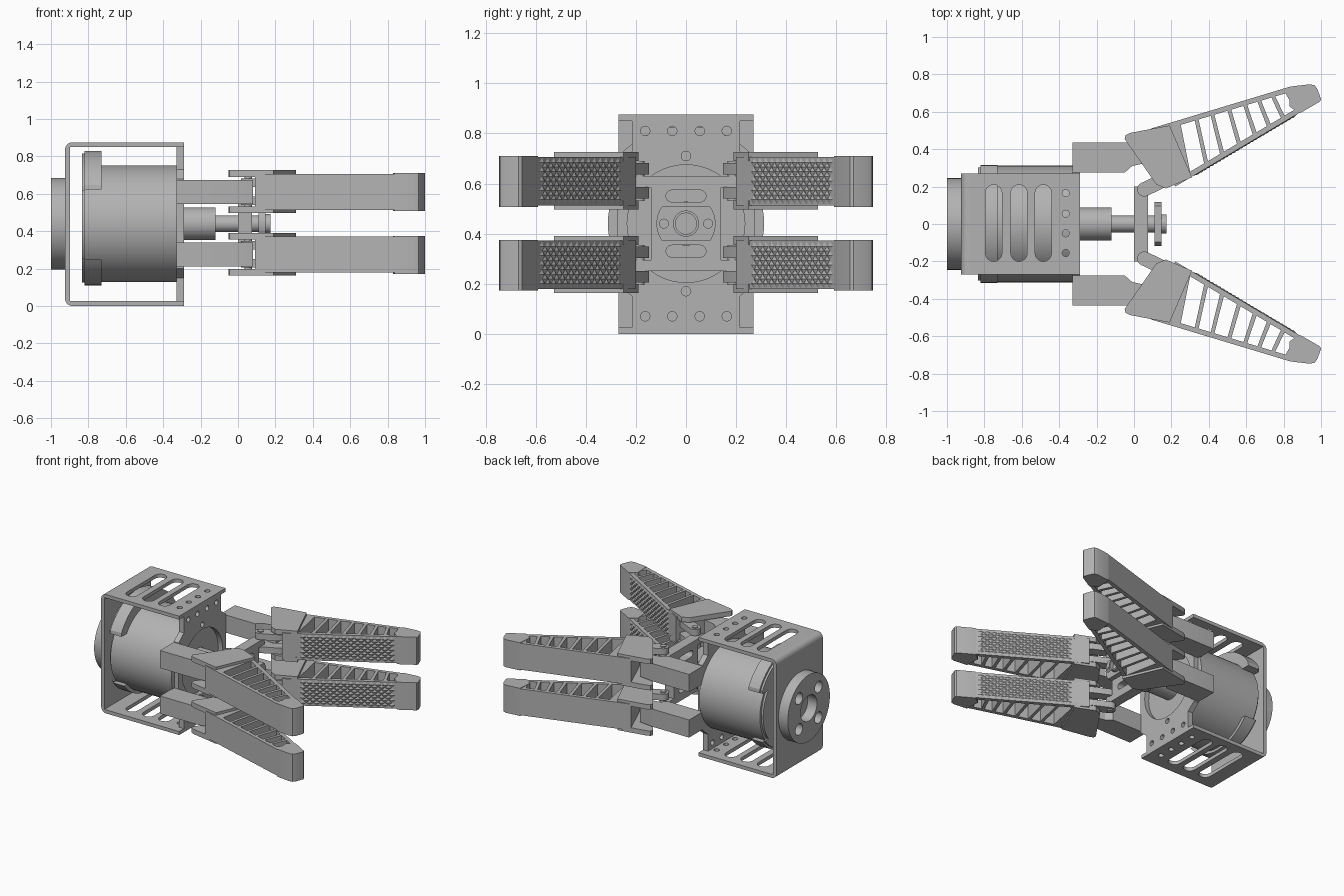
import bpy, bmesh
from math import sin, cos, pi, radians
from mathutils import Matrix, Vector

if "Cube" in bpy.data.objects:
    bpy.data.objects.remove(bpy.data.objects["Cube"])

grey = bpy.data.materials.new("machined_grey")
grey.use_nodes = True
grey.diffuse_color = (0.45, 0.45, 0.45, 1)
grey.node_tree.nodes["Principled BSDF"].inputs["Base Color"].default_value = (0.45, 0.45, 0.45, 1)

# Extrusion frames: profile (u, v) is pushed along the named axis
FRAMES = {
    "z": Matrix.Identity(4),
    "x": Matrix(((0, 0, 1, 0), (1, 0, 0, 0), (0, 1, 0, 0), (0, 0, 0, 1))),   # u = y, v = z
    "y": Matrix(((0, 1, 0, 0), (0, 0, 1, 0), (1, 0, 0, 0), (0, 0, 0, 1))),   # u = z, v = x
}
AXIS_Z = 0.44
made = []


def arc(u, v, r, a0, a1, n=16):
    return [(u + r * cos(radians(a0 + (a1 - a0) * i / n)),
             v + r * sin(radians(a0 + (a1 - a0) * i / n))) for i in range(n + 1)]


def circle(u, v, r, n=40):
    return arc(u, v, r, 0, 360, n)[:-1]


def rect(u0, u1, v0, v1):
    return [(u0, v0), (u1, v0), (u1, v1), (u0, v1)]


def slot_u(u0, u1, v, r):
    return arc(u1 - r, v, r, -90, 90, 8) + arc(u0 + r, v, r, 90, 270, 8)


def slot_v(u, v0, v1, r):
    return arc(u, v1 - r, r, 0, 180, 8) + arc(u, v0 + r, r, 180, 360, 8)


def add_object(name, bm, matrix=Matrix.Identity(4)):
    bm.transform(matrix)
    bmesh.ops.remove_doubles(bm, verts=bm.verts, dist=1e-5)
    bmesh.ops.recalc_face_normals(bm, faces=bm.faces)
    mesh = bpy.data.meshes.new(name)
    bm.to_mesh(mesh)
    bm.free()
    mesh.materials.append(grey)
    ob = bpy.data.objects.new(name, mesh)
    bpy.context.collection.objects.link(ob)
    made.append(ob)
    return ob


def plate(name, axis, w0, w1, outline, holes=(), matrix=Matrix.Identity(4)):
    """Extruded outline with through holes, from a filled 2D curve."""
    cu = bpy.data.curves.new(name + "_profile", "CURVE")
    cu.dimensions = "2D"
    cu.fill_mode = "BOTH"
    cu.extrude = (w1 - w0) / 2
    for loop in [outline, *holes]:
        sp = cu.splines.new("POLY")
        sp.points.add(len(loop) - 1)
        for p, (u, v) in zip(sp.points, loop):
            p.co = (u, v, 0, 1)
        sp.use_cyclic_u = True
    tmp = bpy.data.objects.new(name + "_profile", cu)
    mesh = bpy.data.meshes.new_from_object(tmp)
    bm = bmesh.new()
    bm.from_mesh(mesh)
    bpy.data.objects.remove(tmp)
    bpy.data.curves.remove(cu)
    bpy.data.meshes.remove(mesh)
    shift = Matrix.Translation((0, 0, (w0 + w1) / 2))
    return add_object(name, bm, matrix @ FRAMES[axis] @ shift)


# Bracket: rounded back wall, slotted top and bottom, drilled front plate
W, TOP, T = 0.27, 0.875, 0.026
back = (arc(TOP - 0.04, -0.885, 0.04, 0, -90, 6) + arc(0.04, -0.885, 0.04, 270, 180, 6)
        + [(0, -0.87), (T, -0.87), (T, -0.925 + T), (TOP - T, -0.925 + T), (TOP - T, -0.87), (TOP, -0.87)])
plate("bracket_back", "y", -W, W, back)
top_holes = [slot_v(x, -0.2, 0.21, 0.044) for x in (-0.75, -0.615, -0.485)]
top_holes += [circle(-0.365, y, 0.019, 16) for y in (-0.155, -0.05, 0.055, 0.165)]
for name, z in (("bracket_top", TOP - T), ("bracket_bottom", 0)):
    plate(name, "z", z, z + T, rect(-0.87, -0.29, -W, W), top_holes)
front_holes = [circle(y, z, 0.019, 16) for z in (0.07, 0.81) for y in (-0.163, -0.055, 0.055, 0.163)]
front_holes += [circle(0, z, 0.019, 16) for z in (0.17, 0.71)]
front_holes.append(circle(0, AXIS_Z, 0.235, 48))
half = [(0.215, T), (0.215, 0.15), (W + 0.006, 0.2), (W + 0.006, 0.68), (0.215, 0.73), (0.215, TOP - T)]
front = half + [(-y, z) for y, z in reversed(half)]
plate("bracket_front", "x", -0.33, -0.29, front, front_holes)

# Motor: body, lugs, rear hub
plate("motor_body", "x", -0.82, -0.325, circle(0, AXIS_Z, 0.312, 64))
plate("motor_end_cap", "x", -0.835, -0.82, circle(0, AXIS_Z, 0.295, 64))
for name, a0, a1 in (("motor_lug_top", 25, 155), ("motor_lug_bottom", 218, 322)):
    lug = [(max(-0.315, min(0.315, y)), z) for y, z in arc(0, 0.47, 0.36, a0, a1, 28)]
    plate(name, "x", -0.82, -0.73, lug)
    inner = [(y * 0.96, 0.47 + (z - 0.47) * 0.96) for y, z in lug]
    plate(name + "_rim", "x", -0.835, -0.82, inner)
hub_holes = [circle(0, AXIS_Z, 0.095)]
hub_holes += [circle(0.16 * cos(a), AXIS_Z + 0.16 * sin(a), 0.042, 20)
              for a in (pi / 4 + k * pi / 2 for k in range(4))]
plate("rear_hub", "x", -1.0, -0.92, circle(0, AXIS_Z, 0.245, 56), hub_holes)

# Drive shaft and pusher
plate("shaft_sleeve", "x", -0.33, -0.12, circle(0, AXIS_Z, 0.088))
plate("shaft", "x", -0.12, 0.11, circle(0, AXIS_Z, 0.045))
plate("pusher_plate", "x", 0.0, 0.075, rect(-0.14, 0.14, 0.25, 0.63),
      [slot_u(-0.08, 0.08, z, 0.024) for z in (0.33, 0.55)])
flange = arc(0, AXIS_Z, 0.118, -36, 36, 8) + arc(0, AXIS_Z, 0.118, 144, 216, 8)
plate("pusher_flange", "x", 0.11, 0.147, flange, [circle(y, AXIS_Z, 0.018, 16) for y in (-0.088, 0.088)])
plate("shaft_nut", "x", 0.147, 0.175, circle(0, AXIS_Z, 0.052), [circle(0, AXIS_Z, 0.042)])
for z in (0.25, 0.585):
    plate("pusher_bar", "z", z, z + 0.045, rect(0.0, 0.075, -0.2, 0.2))


# Finger layout lines in plan
def outer_y(x):
    return 0.51 + (x - 0.09) * 0.301


def inner_y(x):
    return 0.2 + (x - 0.22) * 0.594


ribs = [0.24, 0.335, 0.42, 0.51, 0.595, 0.67, 0.745, 0.82]
cells = []
for a, b in zip(ribs, ribs[1:]):
    a, b = a + 0.01, b - 0.01
    cells.append([(a, outer_y(a) - 0.028), (b, outer_y(b) - 0.028),
                  (b + 0.05, inner_y(b + 0.05) + 0.032), (a + 0.05, inner_y(a + 0.05) + 0.032)])

truss = [(0.09, 0.51), (0.837, 0.735), (0.885, 0.595), (0.22, 0.2)]
tip = [(0.837, 0.735), (0.94, 0.747), (0.965, 0.742), (0.98, 0.722), (1.0, 0.668), (0.995, 0.655),
       (0.895, 0.597), (0.88, 0.592), (0.83, 0.63)]
base = [(-0.05, 0.455), (-0.045, 0.475), (-0.02, 0.487), (0.19, 0.527), (0.31, 0.25), (0.17, 0.19), (0.12, 0.21)]
arm = [(-0.33, 0.275), (-0.05, 0.275), (-0.01, 0.31), (0.08, 0.33), (0.08, 0.42), (-0.03, 0.435), (-0.33, 0.435)]
link = arc(0.055, 0.185, 0.038, 115, 295, 12) + arc(0.17, 0.24, 0.038, -65, 115, 12)


def grip(name, matrix):
    """Diamond knurling of low pyramids on the inner wall."""
    start, end = Vector((0.32, inner_y(0.32), 0)), Vector((0.87, inner_y(0.87), 0))
    along, up = (end - start).normalized(), Vector((0, 0, 1))
    out = along.cross(up)
    cols, rows = 28, 5
    du, dv = (end - start).length / cols, 0.186 / rows
    bm = bmesh.new()
    for c in range(cols - 1):
        for r in range(rows - c % 2):
            mid = start + along * du * (c + 1) + up * (0.517 + dv * (r + 0.5 + 0.5 * (c % 2)))
            ring = [bm.verts.new(mid + d) for d in (along * du, up * dv / 2, -along * du, -up * dv / 2)]
            peak = bm.verts.new(mid + out * 0.007)
            for i in range(4):
                bm.faces.new((ring[i], ring[(i + 1) % 4], peak))
            bm.faces.new(ring[::-1])
    add_object(name, bm, matrix)


# Four fingers: left and right, upper and lower
for side, sy in (("left", 1), ("right", -1)):
    for level, dz in (("upper", 0), ("lower", -0.335)):
        m = Matrix.Translation((0, 0, dz)) @ Matrix.Diagonal((1, sy, 1, 1))
        tag = f"_{level}_{side}"
        plate("arm" + tag, "z", 0.545, 0.675, arm, matrix=m)
        plate("finger_truss" + tag, "z", 0.513, 0.707, truss, cells, m)
        plate("finger_tip" + tag, "z", 0.507, 0.71, tip, matrix=m)
        for z in (0.497, 0.69):
            plate("finger_fork" + tag, "z", z, z + 0.036, base, matrix=m)
        for z in (0.54, 0.637):
            plate("link" + tag, "z", z, z + 0.046, link, matrix=m)
        plate("link_pin" + tag, "z", 0.53, 0.69, circle(0.055, 0.185, 0.02, 20), matrix=m)
        grip("finger_grip" + tag, m)

# Smooth round walls, keep edges sharp
bpy.ops.object.select_all(action="DESELECT")
for ob in made:
    ob.select_set(True)
bpy.context.view_layer.objects.active = made[0]
bpy.ops.object.shade_smooth_by_angle(angle=radians(25))
